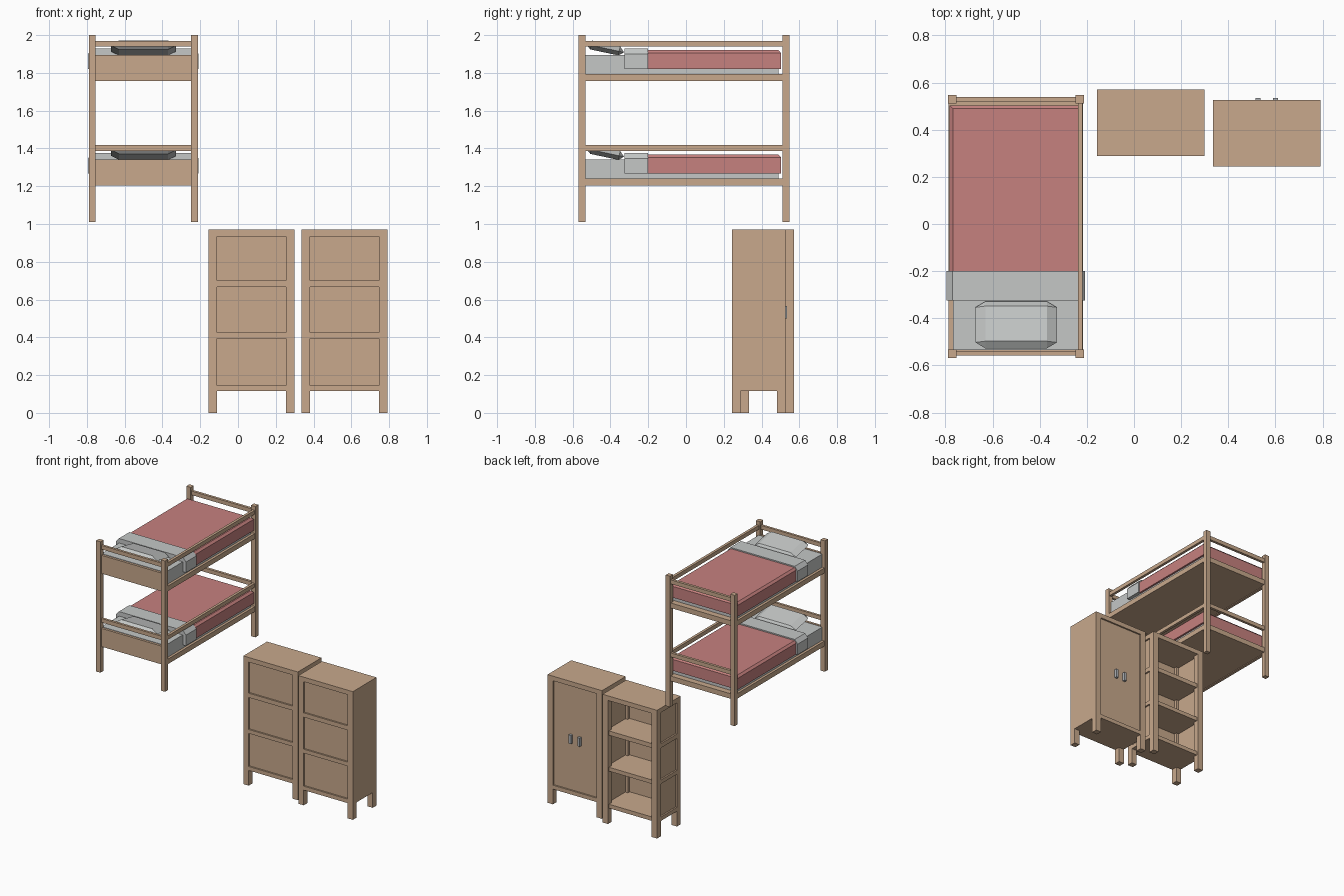
import bpy, bmesh, math
from mathutils import Matrix, Vector

if "Cube" in bpy.data.objects:
    bpy.data.objects.remove(bpy.data.objects["Cube"])


def material(name, rgb):
    m = bpy.data.materials.new(name)
    m.diffuse_color = (*rgb, 1)
    m.use_nodes = True
    m.node_tree.nodes["Principled BSDF"].inputs["Base Color"].default_value = m.diffuse_color
    return m


WOOD = material("tan wood", (0.578, 0.396, 0.262))
RED = material("red blanket", (0.565, 0.220, 0.212))
GREY = material("light grey linen", (0.555, 0.572, 0.566))
METAL = material("grey metal", (0.42, 0.44, 0.46))


def finish(name, bm, mat):
    bmesh.ops.recalc_face_normals(bm, faces=bm.faces)
    me = bpy.data.meshes.new(name)
    bm.to_mesh(me)
    bm.free()
    me.materials.append(mat)
    ob = bpy.data.objects.new(name, me)
    bpy.context.collection.objects.link(ob)
    return ob


def boxes(name, items, mat=WOOD):
    """One object out of boxes given as (x0, x1, y0, y1, z0, z1)."""
    bm = bmesh.new()
    for x0, x1, y0, y1, z0, z1 in items:
        mtx = Matrix.Translation(((x0 + x1) / 2, (y0 + y1) / 2, (z0 + z1) / 2)) \
            @ Matrix.Diagonal((x1 - x0, y1 - y0, z1 - z0, 1))
        bmesh.ops.create_cube(bm, size=1, matrix=mtx)
    return finish(name, bm, mat)


def hull(name, pts, mat, mtx=Matrix.Identity(4)):
    """Convex solid around a few points."""
    bm = bmesh.new()
    for p in pts:
        bm.verts.new(mtx @ Vector(p))
    bmesh.ops.convex_hull(bm, input=bm.verts)
    bmesh.ops.dissolve_limit(bm, angle_limit=0.01, verts=bm.verts, edges=bm.edges)
    return finish(name, bm, mat)


def cover(name, x0, x1, y0, y1, z0, z1, z2, inx, iny, mat):
    """Draped cloth: box whose top edge is chamfered at the sides and foot."""
    pts = [(x, y, z) for x in (x0, x1) for y in (y0, y1) for z in (z0, z1)]
    pts += [(x, y, z2) for x in (x0 + inx, x1 - inx) for y in (y0, y1 - iny)]
    return hull(name, pts, mat)


# ---- bunk bed ----
X0, X1, Y0, Y1, P = -0.79, -0.213, -0.568, 0.547, 0.036
boxes("bed_posts", [(x, x + P, y, y + P, 1.01, 2.0)
                    for x in (X0, X1 - P) for y in (Y0, Y1 - P)])

for label, dz in (("upper", 0), ("lower", -0.553)):
    b = 1.757 + dz            # underside of the bunk
    top = 1.895 + dz          # top of the mattress
    ix0, ix1, iy0, iy1 = X0 + P, X1 - P, Y0 + P, Y1 - P
    boxes(label + "_bed_base", [
        (X0 + 0.02, X1 - 0.02, Y0 + 0.02, Y1 - 0.02, b + 0.005, b + 0.036)])
    boxes(label + "_side_rails", [
        (X0 + 0.003, X0 + 0.023, iy0, iy1, b, b + 0.038),
        (X1 - 0.023, X1 - 0.003, iy0, iy1, b, b + 0.038)])
    boxes(label + "_guard_rail", [
        (X1 - 0.025, X1 - 0.005, iy0, iy1, b + 0.183, b + 0.213)])
    boxes(label + "_headboard", [
        (ix0, ix1, Y0 + 0.010, Y0 + 0.028, b, b + 0.138),
        (ix0, ix1, Y0 + 0.010, Y0 + 0.028, b + 0.183, b + 0.213)])
    boxes(label + "_footboard", [
        (ix0, ix1, Y1 - 0.028, Y1 - 0.008, b, b + 0.038),
        (ix0, ix1, Y1 - 0.028, Y1 - 0.008, b + 0.183, b + 0.213)])
    # bedding
    boxes(label + "_mattress", [
        (X0 + 0.022, X1 - 0.022, Y0 + 0.034, 0.49, b + 0.036, top)], GREY)
    cover(label + "_blanket", X0 + 0.007, X1 - 0.007, -0.21, 0.503,
          top - 0.075, top + 0.01, top + 0.025, 0.015, 0.014, RED)
    cover(label + "_sheet_fold", X0 - 0.005, X1 + 0.005, -0.325, -0.20,
          top - 0.075, top + 0.005, top + 0.034, 0.025, 0, GREY)
    # pillow: octagonal rim with smaller flat top and bottom, leaning
    pts = []
    for sx in (-1, 1):
        for sy in (-1, 1):
            pts += [(sx * 0.173, sy * 0.076, 0), (sx * 0.13, sy * 0.102, 0),
                    (sx * 0.13, sy * 0.076, 0.026), (sx * 0.13, sy * 0.076, -0.022)]
    hull(label + "_pillow", pts, GREY,
         Matrix.Translation((-0.5, -0.428, top + 0.035))
         @ Matrix.Rotation(math.radians(-12), 4, 'X'))


# ---- cabinets (their backs face the front) ----
W, D, H, L = 0.456, 0.283, 0.97, 0.045
RAILS = [(0.115, 0.145), (0.395, 0.425), (0.667, 0.70), (0.935, H)]


def cabinet(label, x, y):
    """Posts, top, floor and framed back shared by both cabinets."""
    boxes(label + "_posts", [(a, a + L, c, c + L, 0, H - 0.035)
                             for a in (x, x + W - L) for c in (y, y + D - L)])
    boxes(label + "_top", [(x, x + W, y, y + D, H - 0.035, H)])
    boxes(label + "_floor", [(x + 0.02, x + W - 0.02, y + 0.02, y + D - 0.012, 0.115, 0.145)])
    boxes(label + "_back_rails", [(x + L, x + W - L, y, y + 0.03, a, c) for a, c in RAILS[:3]])
    boxes(label + "_back_panel", [(x + L, x + W - L, y + 0.012, y + 0.024, 0.12, H - 0.03)])


# closed wardrobe with plain sides
wx, wy = 0.335, 0.243
cabinet("wardrobe", wx, wy)
boxes("wardrobe_sides", [(a, a + 0.03, wy + L, wy + D - L, 0.115, H - 0.035)
                         for a in (wx, wx + W - 0.03)])
yb = wy + D
boxes("wardrobe_front_rail", [(wx + L, wx + W - L, yb - 0.03, yb, 0.115, 0.145)])
boxes("wardrobe_doors", [(wx + L, wx + W - L, yb - 0.03, yb - 0.012, 0.145, H - 0.035)])
cx = wx + W / 2
boxes("door_handles", [(cx + s * 0.037 - 0.010, cx + s * 0.037 + 0.010,
                        yb - 0.012, yb + 0.008, 0.50, 0.565) for s in (-1, 1)], METAL)

# open bookcase with framed sides
bx, by = -0.157, 0.288
cabinet("bookcase", bx, by)
boxes("bookcase_side_rails", [(a, a + 0.03, by + L, by + D - L, c, d)
                              for a in (bx, bx + W - 0.03) for c, d in RAILS[:3]])
boxes("bookcase_side_panels", [(a, a + 0.012, by + L, by + D - L, 0.12, H - 0.03)
                               for a in (bx + 0.012, bx + W - 0.024)])
boxes("bookcase_shelves", [(bx + 0.02, bx + W - 0.02, by + 0.02, by + D - 0.012, c, d)
                           for c, d in RAILS[1:3]])
